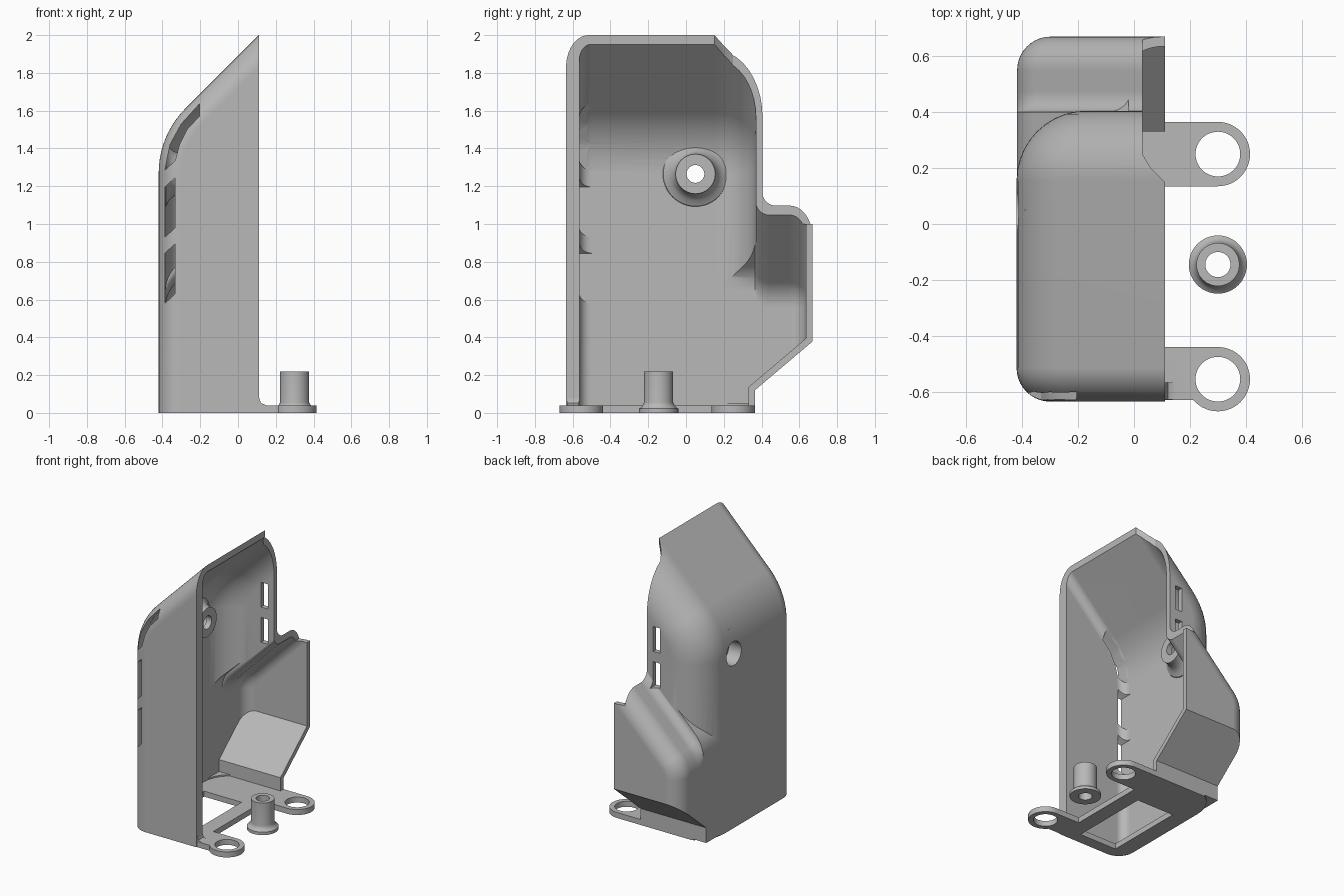
import bpy, bmesh, math
from mathutils import Matrix, Vector

cube = bpy.data.objects.get("Cube")
if cube:
    bpy.data.objects.remove(cube, do_unlink=True)

grey = bpy.data.materials.new("plain grey")
grey.use_nodes = True
grey.diffuse_color = (0.48, 0.48, 0.48, 1)
grey.node_tree.nodes["Principled BSDF"].inputs["Base Color"].default_value = grey.diffuse_color

WALL = 0.035
STEPS = 10


def make(name, bm):
    bmesh.ops.recalc_face_normals(bm, faces=bm.faces)
    mesh = bpy.data.meshes.new(name)
    bm.to_mesh(mesh)
    bm.free()
    mesh.materials.append(grey)
    ob = bpy.data.objects.new(name, mesh)
    bpy.context.collection.objects.link(ob)
    return ob


def loft(name, rings, closed=False):
    """Skin a list of equal point rings; cap the ends unless closed."""
    bm = bmesh.new()
    rows = [[bm.verts.new(p) for p in ring] for ring in rings]
    pairs = list(zip(rows, rows[1:]))
    if closed:
        pairs.append((rows[-1], rows[0]))
    else:
        bm.faces.new(rows[0])
        bm.faces.new(rows[-1])
    n = len(rows[0])
    for a, b in pairs:
        for i in range(n):
            j = (i + 1) % n
            bm.faces.new((a[i], a[j], b[j], b[i]))
    return make(name, bm)


def prism(name, pts, axis, lo, hi):
    """Extrude a 2D outline along x, y or z."""
    def at(p, v):
        q = list(p)
        q.insert(axis, v)
        return Vector(q)
    return loft(name, [[at(p, v) for p in pts] for v in (lo, hi)])


def box(name, x0, x1, y0, y1, z0, z1):
    return prism(name, [(x0, y0), (x1, y0), (x1, y1), (x0, y1)], 2, z0, z1)


def lathe(name, profile, center, turn=Matrix(), sides=48):
    """Revolve (radius, height) pairs about a local z axis."""
    rings = []
    for r, h in profile:
        ring = []
        for i in range(sides):
            a = math.tau * i / sides
            ring.append(Vector(center) + turn @ Vector((r * math.cos(a), r * math.sin(a), h)))
        rings.append(ring)
    return rings if name is None else loft(name, rings)


def boolean(target, tool, operation):
    mod = target.modifiers.new("cut", 'BOOLEAN')
    mod.operation = operation
    mod.solver = 'EXACT'
    mod.object = tool
    bpy.context.view_layer.objects.active = target
    bpy.ops.object.modifier_apply(modifier=mod.name)
    bpy.data.objects.remove(tool, do_unlink=True)


def section(y, inset, lift, radius, roof, xr, zb):
    """Upright wall that bends into a 45 degree roof, open on the +x side."""
    x0 = -0.42 + inset
    c = roof - (inset - lift) * math.sqrt(2)
    r = radius - inset
    zc = x0 + c - r * math.tan(math.pi / 8)
    pts = [(xr, y, zb), (x0, y, zb)]
    for i in range(STEPS + 1):
        a = math.pi / 4 * i / STEPS
        pts.append((x0 + r - r * math.cos(a), y, zc + r * math.sin(a)))
    return pts + [(xr, y, xr + c)]


def quarter(r):
    """Depth and inset pairs of a rounded edge."""
    arc = [math.pi / 2 * i / STEPS for i in range(STEPS + 1)]
    return [(r * (1 - math.cos(a)), r * (1 - math.sin(a))) for a in arc]


def main_body(name, d, y0, r0, y1, r1, xr, zb):
    ends = [(y0 + h, e) for h, e in quarter(r0)]
    ends += [(y1 - h, e) for h, e in reversed(quarter(r1))]
    return loft(name, [section(y, d + e, 0, 0.483, 1.89, xr, zb) for y, e in ends])


def rear_bulge(name, d, y1, r1, xr, zb):
    steps = [(0.1, 0, 0.06)]
    steps += [(0.40 - d + h, 0, e * 0.8) for h, e in quarter(0.075)]
    steps += [(y1 - h, e, 0) for h, e in reversed(quarter(r1))]
    return loft(name, [section(y, d + e + 0.002, f, 0.22, 1.07, xr, zb) for y, e, f in steps])


def underside(offset):
    """Wedge removed below the sloping rear wall."""
    y, slope = 0.365 - offset, 0.847
    z = 0.12 + offset * 0.46
    return prism("underside_cutter", [(y, -0.2), (y, z), (1, z + slope * (1 - y)), (1, -0.2)], 0, -1, 1)


# Outer shape and cavity
shell = main_body("shell", 0, -0.635, 0.12, 0.405, 0.25, 0.11, 0)
boolean(shell, rear_bulge("bulge", 0, 0.67, 0.12, 0.11, 0.01), 'UNION')
boolean(shell, underside(0), 'DIFFERENCE')

cavity = main_body("cavity", WALL, -0.565, 0.06, 0.37, 0.215, 0.3, 0.04)
boolean(cavity, rear_bulge("bulge_cavity", WALL, 0.635, 0.085, 0.29, 0.05), 'UNION')
boolean(cavity, underside(WALL), 'DIFFERENCE')
boolean(shell, cavity, 'DIFFERENCE')

# Set-back upper rear rim
rim = [(0.03, 0.9), (0.03, 0.25), (0.06, 0.20), (0.12, 0.14), (0.4, 0.14), (0.4, 0.9)]
boolean(shell, prism("rim_cutter", rim, 2, 1.0, 2.5), 'DIFFERENCE')

# Flared screw boss on the inside of the side wall
sideways = Matrix.Rotation(math.pi / 2, 3, 'Y')
boss_at = (0, 0.05, 1.265)
flare = [(0.175, -0.39), (0.17, -0.38), (0.14, -0.365), (0.12, -0.34), (0.107, -0.31), (0.105, -0.28)]
boolean(shell, lathe("boss", flare, boss_at, sideways), 'UNION')
for r, end in ((0.085, -0.32), (0.047, -0.2)):
    boolean(shell, lathe("bore", [(r, -0.6), (r, end)], boss_at, sideways), 'DIFFERENCE')

# Mounting ears and the small fillet beside the front one
for y, y0, y1 in ((0.25, 0.135, 0.365), (-0.555, -0.63, -0.44)):
    boolean(shell, box("ear_neck", 0.0, 0.30, y0, y1, 0, 0.04), 'UNION')
    boolean(shell, lathe("ear_ring", [(0.115, 0), (0.115, 0.04)], (0.30, y, 0)), 'UNION')
    boolean(shell, lathe("ear_hole", [(0.08, -0.1), (0.08, 0.1)], (0.30, y, 0)), 'DIFFERENCE')
fillet = [(0.09, 0.03), (0.15, 0.03), (0.15, 0.04), (0.122, 0.052), (0.11, 0.085), (0.09, 0.085)]
boolean(shell, prism("ear_fillet", fillet, 1, -0.628, -0.567), 'UNION')

# Floor opening
boolean(shell, box("floor_cutter", -0.3, 0.0, -0.55, 0.04, -0.1, 0.1), 'DIFFERENCE')

# Front slots: two straight ones and one that follows the bend
slots = [[(-0.387, z), (-0.333, z + 0.05), (-0.333, z + 0.315), (-0.387, z + 0.265)] for z in (0.58, 0.93)]
slots.append([(-0.387, 1.285), (-0.333, 1.335), (-0.31, 1.42), (-0.27, 1.5), (-0.205, 1.57),
              (-0.205, 1.635), (-0.30, 1.53), (-0.36, 1.42)])
for s in slots:
    boolean(shell, prism("front_slot", s, 1, -0.8, -0.5), 'DIFFERENCE')

# Rear slots
for z in (1.145, 1.40):
    boolean(shell, box("rear_slot", -0.075, -0.02, 0.3, 0.5, z - 0.09, z + 0.09), 'DIFFERENCE')

# Loose hollow post with a flared foot
profile = [(0.045, 0), (0.104, 0), (0.104, 0.022), (0.09, 0.032), (0.077, 0.055), (0.077, 0.22), (0.045, 0.22)]
post = loft("post", lathe(None, profile, (0.30, -0.145, 0)), closed=True)

# Smooth shading with crisp edges
for ob in (shell, post):
    bpy.ops.object.select_all(action='DESELECT')
    ob.select_set(True)
    bpy.context.view_layer.objects.active = ob
    bpy.ops.object.shade_smooth_by_angle(angle=math.radians(30))
    weighted = ob.modifiers.new("even shading", 'WEIGHTED_NORMAL')
    weighted.keep_sharp = True
